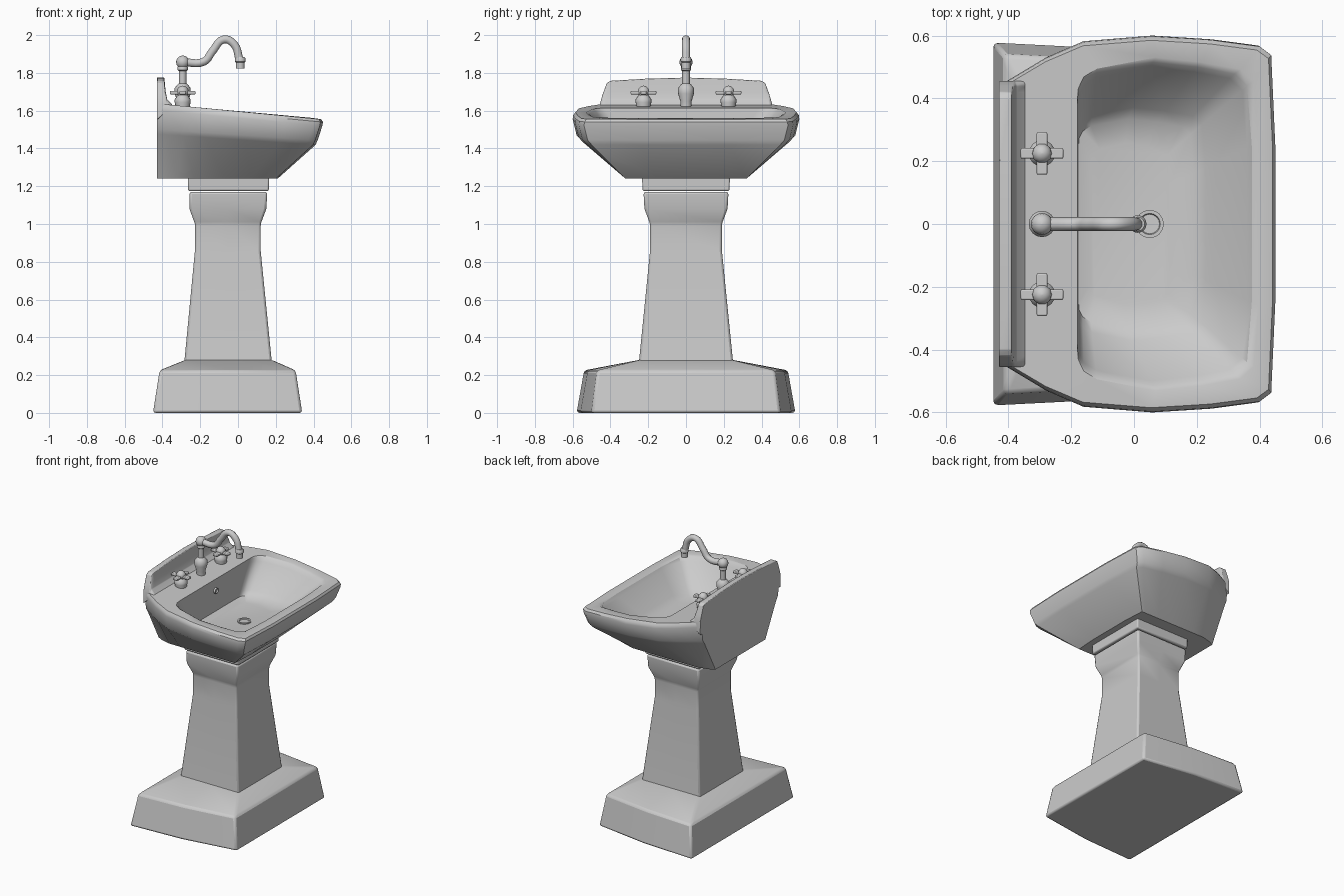
import bpy, bmesh, math
from mathutils import Vector

cube = bpy.data.objects.get("Cube")
if cube:
    bpy.data.objects.remove(cube, do_unlink=True)

GREY = 0.6
ceramic = bpy.data.materials.new("light grey ceramic")
ceramic.use_nodes = True
ceramic.diffuse_color = (GREY, GREY, GREY, 1)
ceramic.node_tree.nodes["Principled BSDF"].inputs["Base Color"].default_value = (GREY, GREY, GREY, 1)


def finish(name, bm, angle=35, bevel=0):
    bmesh.ops.recalc_face_normals(bm, faces=bm.faces)
    mesh = bpy.data.meshes.new(name)
    bm.to_mesh(mesh)
    bm.free()
    mesh.materials.append(ceramic)
    ob = bpy.data.objects.new(name, mesh)
    bpy.context.collection.objects.link(ob)
    bpy.ops.object.select_all(action='DESELECT')
    ob.select_set(True)
    bpy.context.view_layer.objects.active = ob
    if bevel:
        mod = ob.modifiers.new("soft_edges", 'BEVEL')
        mod.width, mod.segments, mod.limit_method = bevel, 2, 'ANGLE'
        mod.angle_limit = math.radians(20)
    bpy.ops.object.shade_smooth_by_angle(angle=math.radians(angle))
    return ob


def loft(name, rings, **kw):
    """Skin closed rings of equal length and cap both ends."""
    bm = bmesh.new()
    loops = [[bm.verts.new(p) for p in ring] for ring in rings]
    n = len(loops[0])
    for a, b in zip(loops, loops[1:]):
        for i in range(n):
            j = (i + 1) % n
            bm.faces.new((a[i], a[j], b[j], b[i]))
    bm.faces.new(loops[0])
    bm.faces.new(loops[-1])
    return finish(name, bm, **kw)


def lathe(name, centre, profile, axis='Z', sides=16):
    """Turn (radius, height) pairs round an axis."""
    rings = []
    for r, h in profile:
        ring = []
        for i in range(sides):
            t = math.tau * i / sides
            p = (r * math.cos(t), r * math.sin(t), h)
            ring.append(Vector(centre) + Vector(p if axis == 'Z' else (h, p[0], p[1])))
        rings.append(ring)
    return loft(name, rings, angle=40)


def ball(radius, height):
    steps = [math.pi * i / 8 for i in range(9)]
    return [(max(radius * math.sin(t), 0.001), height - radius * math.cos(t)) for t in steps]


def mirrored(half):
    return half + [(x, -y) for x, y in reversed(half)]


# Pedestal: back x, front x, half widths at back, middle and front, height
def pedestal_ring(back, front, wb, wm, wf, z):
    half = [(back, wb), ((back + front) / 2, wm), (front, wf)]
    return [(x, y, z) for x, y in mirrored(half)]


foot = [(-.45, .34, .58, .56, .50, 0), (-.415, .305, .54, .52, .47, .225),
        (-.28, .18, .25, .25, .245, .28)]
column = [(-.285, .18, .25, .25, .25, .26), (-.228, .12, .19, .19, .19, .86),
          (-.228, .12, .19, .19, .19, 1.0), (-.257, .15, .22, .22, .22, 1.08),
          (-.257, .155, .225, .225, .225, 1.17)]
collar = [(-.265, .163, .23, .23, .23, 1.175), (-.265, .165, .233, .233, .233, 1.26)]
loft("pedestal_foot", [pedestal_ring(*r) for r in foot], bevel=.014)
loft("pedestal_column", [pedestal_ring(*r) for r in column], bevel=.012)
loft("pedestal_collar", [pedestal_ring(*r) for r in collar], bevel=.008)

# Basin: half outlines of the outer rim and the bowl opening
outer = mirrored([(-.43, .44), (-.38, .47), (-.28, .53), (-.16, .582), (.06, .6),
                  (.25, .588), (.40, .568), (.437, .54), (.45, .25)])
inner = mirrored([(-.18, .38), (-.177, .42), (-.16, .455), (-.12, .48), (.06, .515),
                  (.20, .50), (.32, .478), (.36, .44), (.375, .25)])


def rim_top(x):
    return 1.597 - .095 * x


def rim_under(x):
    return 1.448 - .065 * x


def scaled(outline, origin, sx, sy, height, limit=1):
    ring = []
    for x, y in outline:
        w = max(-limit, min(limit, y * sy))
        ring.append((origin + (x - origin) * sx, w, height(x)))
    return ring


basin = [
    scaled(outer, -.43, .727, .64, lambda x: 1.24, .32),
    scaled(outer, -.43, .955, .925, rim_under),
    scaled(outer, -.43, .968, .965, lambda x: rim_under(x) + .025),
    scaled(outer, -.43, .996, 1.0, lambda x: rim_top(x) - .035),
    scaled(outer, -.43, 1.0, .995, lambda x: rim_top(x) - .015),
    scaled(outer, -.43, .99, .975, rim_top),
    scaled(inner, -.17, 1.04, 1.03, rim_top),
    scaled(inner, -.17, 1.0, 1.0, lambda x: rim_top(x) - .008),
    scaled(inner, -.17, .97, .97, lambda x: rim_top(x) - .03),
    scaled(inner, -.17, .73, .72, lambda x: 1.415),
    scaled(inner, -.17, .66, .65, lambda x: 1.388),
    scaled(inner, -.10, .45, .50, lambda x: 1.375),
]
loft("basin", basin, angle=32)

# Backsplash: one section, clipped to the height at each station
section = [(-.43, 1.55), (-.43, 1.8), (-.39, 1.8), (-.383, 1.70), (-.375, 1.66), (-.345, 1.628)]
half_stations = [(.455, 1.64), (.44, 1.69), (.42, 1.745), (.40, 1.758), (.2, 1.77)]
stations = [(-y, h) for y, h in half_stations] + [(0, 1.775)] + half_stations[::-1]
loft("backsplash", [[(x, y, min(z, h)) for x, z in section] for y, h in stations], bevel=.008)

# Drain and overflow fittings
fitting = [(.045, -.01), (.045, .006), (.034, .006), (.03, -.004)]
lathe("drain", (.05, 0, 1.376), fitting)
lathe("overflow", (-.172, 0, 1.535), [(r * .45, h) for r, h in fitting], axis='X')

# Tap: turned body, bent spout and nozzle
TAP_X = -.293
lathe("tap_body", (TAP_X, 0, 0), [(.03, 1.61), (.03, 1.65), (.042, 1.69), (.042, 1.72), (.03, 1.735),
                                  (.02, 1.745), (.02, 1.81), (.027, 1.815), (.027, 1.83), (.02, 1.84)])
lathe("tap_ball", (TAP_X, 0, 0), ball(.035, 1.857))
curve = bpy.data.curves.new("spout", 'CURVE')
curve.dimensions = '3D'
curve.bevel_depth, curve.bevel_resolution, curve.resolution_u = .022, 3, 5
curve.use_fill_caps = True
path = [(TAP_X, 1.857), (-.18, 1.86), (-.135, 1.915), (-.075, 1.977), (-.02, 1.95), (.008, 1.87)]
spline = curve.splines.new('BEZIER')
spline.bezier_points.add(len(path) - 1)
for point, (x, z) in zip(spline.bezier_points, path):
    point.co = (x, 0, z)
    point.handle_left_type = point.handle_right_type = 'AUTO'
curve.materials.append(ceramic)
spout = bpy.data.objects.new("spout", curve)
bpy.context.collection.objects.link(spout)
lathe("spout_nozzle", (.012, 0, 0), [(.022, 1.885), (.028, 1.875), (.028, 1.86), (.023, 1.855), (.023, 1.822)])

# Handles: turned base, hub and two crossed bars
for side, y in (("left", .225), ("right", -.225)):
    lathe(side + "_handle_base", (TAP_X, y, 0), [(.036, 1.61), (.042, 1.645), (.042, 1.66), (.03, 1.677), (.018, 1.69)])
    lathe(side + "_handle_hub", (TAP_X, y, 0), ball(.032, 1.70), sides=10)
    for bar, size in (("long", (.136, .034, .018)), ("cross", (.034, .136, .018))):
        bm = bmesh.new()
        bmesh.ops.create_cube(bm, size=1)
        bmesh.ops.scale(bm, vec=size, verts=bm.verts)
        bmesh.ops.translate(bm, vec=(TAP_X, y, 1.695), verts=bm.verts)
        finish(side + "_handle_" + bar + "_bar", bm, bevel=.005)
